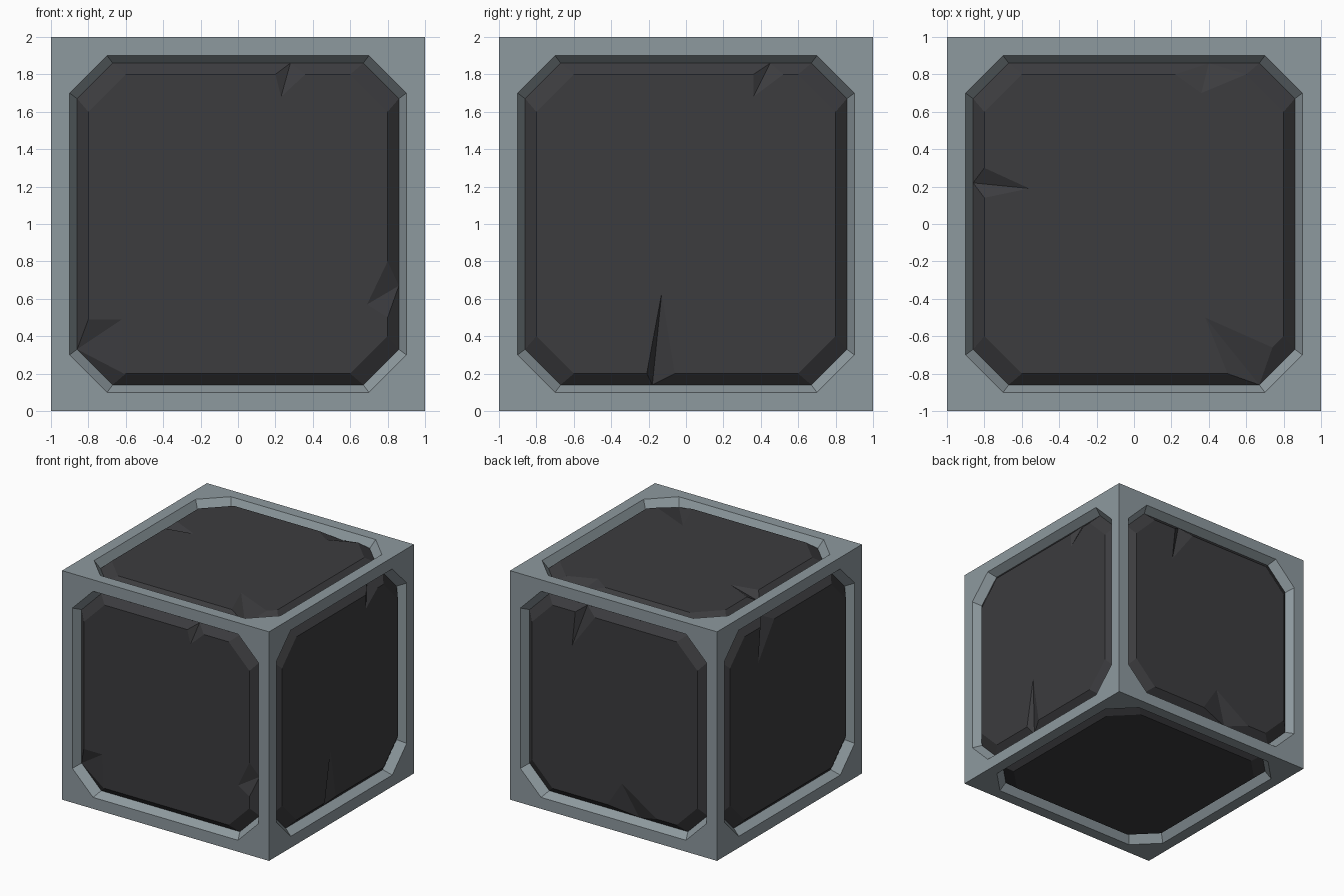
import bpy, bmesh, math
from mathutils import Vector

if "Cube" in bpy.data.objects:
    bpy.data.objects.remove(bpy.data.objects["Cube"])

GROOVE, RAISED = 0.93, 0.985   # distance from centre: groove floor, panel surface


def octagon(a, b):
    """Counter-clockwise octagon: sides at +-a, each side running from -b to b."""
    return [(a, -b), (a, b), (b, a), (-b, a), (-a, b), (-a, -b), (-b, -a), (b, -a)]


def material(name, rgb):
    m = bpy.data.materials.new(name)
    m.diffuse_color = (*rgb, 1)
    m.use_nodes = True
    m.node_tree.nodes["Principled BSDF"].inputs["Base Color"].default_value = m.diffuse_color
    return m


def finish(bm, name, mat):
    bmesh.ops.remove_doubles(bm, verts=bm.verts, dist=1e-4)
    me = bpy.data.meshes.new(name)
    bm.to_mesh(me)
    bm.free()
    me.materials.append(mat)
    ob = bpy.data.objects.new(name, me)
    ob.location.z = 1
    bpy.context.collection.objects.link(ob)


def add_face(bm, pts):
    uniq = [p for i, p in enumerate(pts) if (p - pts[i - 1]).length > 1e-5]
    bm.faces.new([bm.verts.new(p) for p in uniq])


# Each cube side: right axis, up axis, and chips as (rim point, edge point, tip, edge point)
X, Y, Z = Vector((1, 0, 0)), Vector((0, 1, 0)), Vector((0, 0, 1))
back_chip = ((-.30, .86), (-.38, .8), (-.41, .5), (-.19, .8))
sides = {
    "front": (X, Z, [((-.86, -.67), (-.8, -.51), (-.62, -.51), (-.61, -.8)),
                     ((.86, -.33), (.8, -.5), (.69, -.43), (.8, -.2)),
                     ((.28, .86), (.2, .8), (.23, .68), (.36, .8))]),
    "right": (Y, Z, [((-.18, -.86), (-.21, -.8), (-.13, -.37), (-.06, -.8)),
                     ((.45, .86), (.36, .8), (.36, .68), (.52, .8))]),
    "top": (X, Y, [((-.86, .22), (-.8, .3), (-.56, .19), (-.8, .14)),
                   ((.67, -.86), (.5, -.8), (.38, -.5), (.74, -.66)),
                   ((.4, .86), (.22, .8), (.36, .7), (.6, .8))]),
    "back": (-X, Z, [back_chip, ((.2, -.86), (-.07, -.8), (.07, -.58), (.41, -.8))]),
    "left": (-Y, Z, [back_chip]),
    "bottom": (X, -Y, []),
}

frame_mat = material("frame_grey", (0.27, 0.32, 0.345))
panel_mat = material("panel_dark", (0.045, 0.045, 0.049))
frame = bmesh.new()
mouth, rim, crown = octagon(.9, .7), octagon(.86, .67), octagon(.8, .6)
corners = [(1, -1), (1, 1), (-1, 1), (-1, -1)]

for side, (u, v, chips) in sides.items():
    n = u.cross(v)

    def at(p, h):
        return u * p[0] + v * p[1] + n * h

    # Frame: flat border plus sloping wall down into the groove
    for k in range(4):
        a, b, c = mouth[2 * k], mouth[2 * k + 1], mouth[(2 * k + 2) % 8]
        s, t = corners[k], corners[(k + 1) % 4]
        add_face(frame, [at(p, 1) for p in (s, t, b, a)])
        add_face(frame, [at(p, 1) for p in (t, c, b)])
    for i in range(8):
        j = (i + 1) % 8
        add_face(frame, [at(mouth[i], 1), at(mouth[j], 1),
                         at(rim[j], GROOVE), at(rim[i], GROOVE)])

    # Panel outline as (rim, crown) pairs, with chips cut into the raised edge
    chipped = [c[0] for c in chips]
    stops = [[(r, c)] for r, c in zip(rim, crown) if r not in chipped]
    for r, a, tip, b in chips:
        a, b = sorted((a, b), key=lambda p: math.atan2(p[1], p[0]))
        stops.append([(r, a), (r, tip), (r, b)])
    stops.sort(key=lambda s: math.atan2(s[0][0][1], s[0][0][0]))
    path = [pair for s in stops for pair in s]

    panel = bmesh.new()
    for (r0, c0), (r1, c1) in zip(path, path[1:] + path[:1]):
        add_face(panel, [at(r0, GROOVE), at(r1, GROOVE), at(c1, RAISED), at(c0, RAISED)])
    add_face(panel, [at(c, RAISED) for _, c in path])
    finish(panel, side + "_panel", panel_mat)

finish(frame, "crate_frame", frame_mat)
